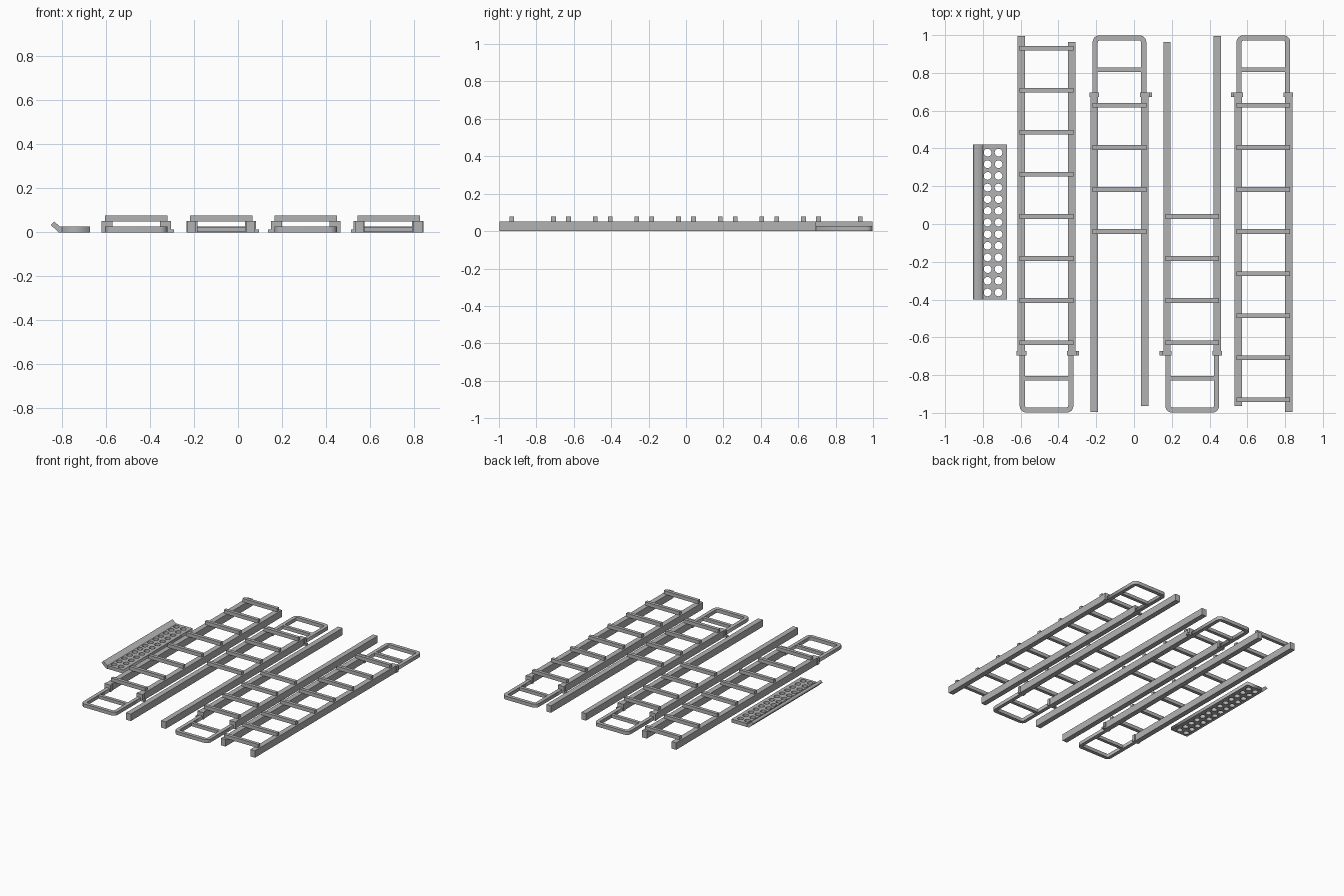
import bpy, math

if "Cube" in bpy.data.objects:
    bpy.data.objects.remove(bpy.data.objects["Cube"])

metal = bpy.data.materials.new("grey metal")
metal.diffuse_color = (0.45, 0.45, 0.45, 1)
metal.use_nodes = True
metal.node_tree.nodes["Principled BSDF"].inputs["Base Color"].default_value = metal.diffuse_color


def box(name, x, y, z):
    """Box from (min, max) ranges; ranges may be given in any order."""
    x, y, z = sorted(x), sorted(y), sorted(z)
    v = [(a, b, c) for c in z for a, b in
         ((x[0], y[0]), (x[1], y[0]), (x[1], y[1]), (x[0], y[1]))]
    f = [(3, 2, 1, 0), (4, 5, 6, 7)] + [(i, (i + 1) % 4, (i + 1) % 4 + 4, i + 4) for i in range(4)]
    me = bpy.data.meshes.new(name)
    me.from_pydata(v, [], f)
    me.materials.append(metal)
    ob = bpy.data.objects.new(name, me)
    bpy.context.collection.objects.link(ob)
    return ob


def flat_shape(name, outlines, z0, z1):
    """Filled 2D outlines (inner ones become holes) extruded from z0 to z1."""
    cu = bpy.data.curves.new(name, 'CURVE')
    cu.dimensions, cu.fill_mode, cu.extrude = '2D', 'BOTH', (z1 - z0) / 2
    for pts in outlines:
        sp = cu.splines.new('POLY')
        sp.points.add(len(pts) - 1)
        for p, (x, y) in zip(sp.points, pts):
            p.co = (x, y, 0, 1)
        sp.use_cyclic_u = True
    cu.materials.append(metal)
    ob = bpy.data.objects.new(name, cu)
    ob.location.z = (z0 + z1) / 2
    bpy.context.collection.objects.link(ob)
    bpy.context.view_layer.objects.active = ob
    ob.select_set(True)
    bpy.ops.object.convert(target='MESH')
    ob = bpy.context.object
    ob.select_set(False)
    return ob


def arc(cx, cy, r, a0, a1, n):
    return [(cx + r * math.cos(math.radians(a0 + (a1 - a0) * i / n)),
             cy + r * math.sin(math.radians(a0 + (a1 - a0) * i / n))) for i in range(n + 1)]


RAIL, RUNG, BAR = 0.052, 0.077, 0.026   # top heights
HALF, END, JOIN = 0.142, 0.998, 0.68    # end loop half width, far end, joint


def ladder(cx, side, yd, rungs):
    """side: x sign of the shorter, latched rail; yd: y sign away from the end loop."""
    X = lambda *v: [cx + side * a for a in v]
    Y = lambda *v: [yd * a for a in v]
    # side rails
    box("long_rail", X(-0.153, -0.114), Y(-JOIN, 0.996), (0, RAIL))
    box("short_rail", X(0.114, 0.153), Y(-JOIN, 0.963), (0, RAIL))
    # joint collars with a low latch tab on the short rail
    box("long_rail_collar", X(-0.158, -0.107), Y(-0.695, -0.673), (0, RAIL))
    box("short_rail_collar", X(0.109, 0.159), Y(-0.695, -0.673), (0, RAIL))
    box("latch_tab", X(0.150, 0.172), Y(-0.695, -0.673), (0, 0.013))
    # rungs laid over the rails
    for i in range(rungs):
        y = -0.628 + 0.2227 * i
        box("rung", X(-0.142, 0.142), Y(y - 0.0125, y + 0.0125), (RAIL - 0.002, RUNG))
    # rounded end loop and its cross bar
    r, ri, c = 0.034, 0.010, HALF - 0.034
    ce = -END + r
    inner, ic = HALF - 0.027, HALF - 0.027 - ri
    ie = -END + 0.027 + ri
    pts = ([(-HALF, -JOIN)] + arc(-c, ce, r, 180, 270, 6) + arc(c, ce, r, 270, 360, 6)
           + [(HALF, -JOIN), (inner, -JOIN)] + arc(ic, ie, ri, 360, 270, 4)
           + arc(-ic, ie, ri, 270, 180, 4) + [(-inner, -JOIN)])
    flat_shape("end_loop", [[(cx + x, yd * y) for x, y in pts]], 0, BAR)
    box("loop_rung", X(-0.118, 0.118), Y(-0.829, -0.805), (0.001, BAR - 0.001))


ladder(-0.463, 1, 1, 8)
ladder(-0.077, 1, -1, 4)
ladder(0.308, -1, 1, 4)
ladder(0.685, -1, -1, 8)

# perforated tread
y0, y1 = -0.40, 0.42
holes = [arc(x, 0.378 - 0.0617 * j, 0.0205, 0, 345, 23)
         for x in (-0.775, -0.717) for j in range(13)]
flat_shape("perforated_plate", [[(-0.80, y0), (-0.672, y0), (-0.672, y1), (-0.80, y1)]] + holes, 0, BAR)

# bent lip along the tread
lip = flat_shape("plate_lip", [[(-0.80, 0), (-0.80, BAR), (-0.81, BAR), (-0.836, 0.05),
                                (-0.852, 0.034), (-0.815, 0)]], -y1, -y0)
lip.rotation_euler.x = math.pi / 2
lip.location = (0, (y0 + y1) / 2, 0)
